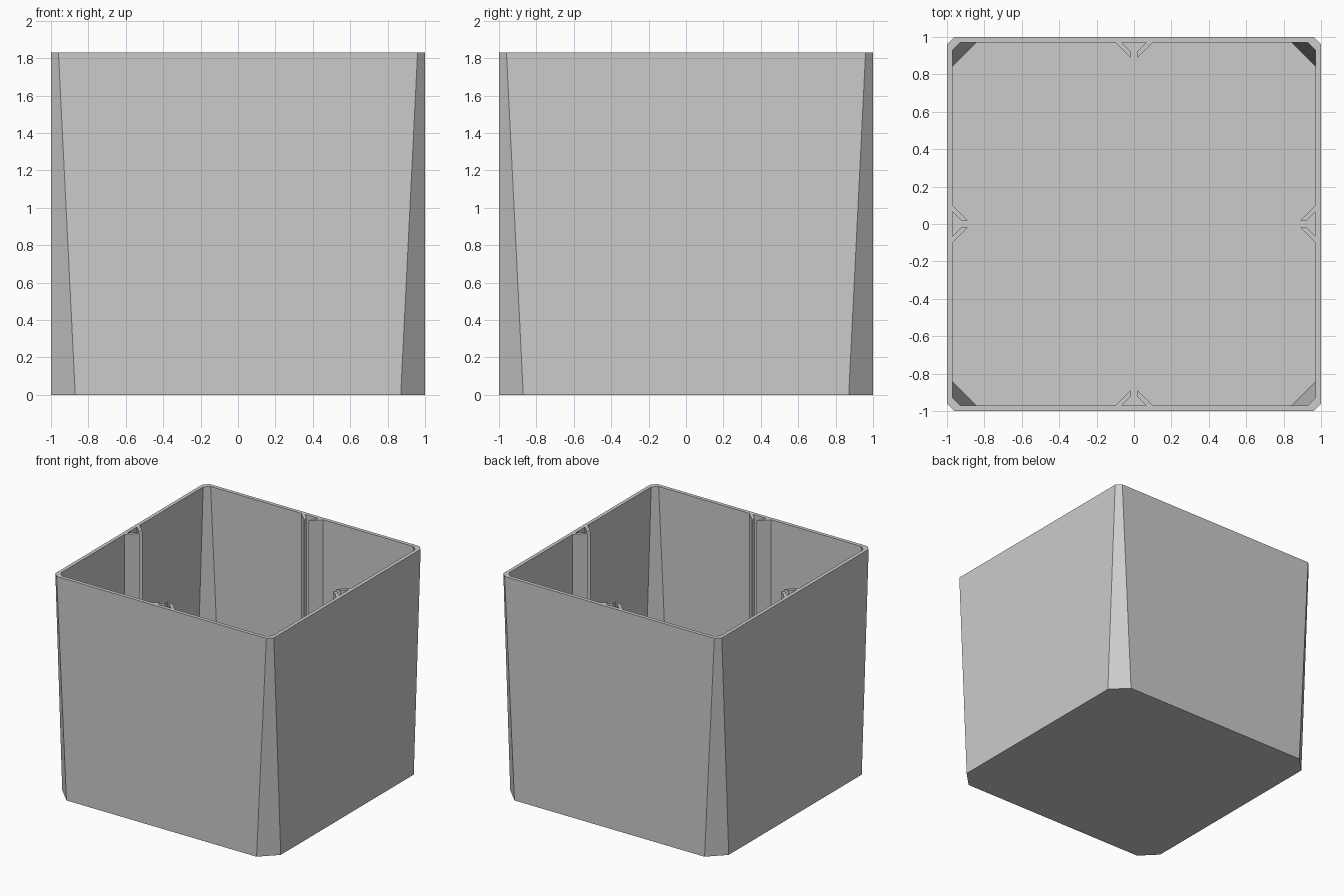
import bpy
import bmesh
from mathutils import Matrix, Vector

HEIGHT, FLOOR = 1.83, 0.03
OUTER, INNER = 1.0, 0.97

old = bpy.data.objects.get("Cube")
if old:
    bpy.data.objects.remove(old, do_unlink=True)

grey = bpy.data.materials.new("light grey")
grey.use_nodes = True
colour = (0.6, 0.6, 0.6, 1)
grey.diffuse_color = colour
grey.node_tree.nodes["Principled BSDF"].inputs["Base Color"].default_value = colour

# Half of the clip rail on one wall: (along the wall, distance from centre)
RAIL = [(-0.10, 0.97), (-0.02, 0.89), (-0.02, 0.925), (-0.065, 0.97)]


def ring(bm, half, chamfer, z, rails=False):
    """Closed square loop with cut corners, and optional rails on each wall."""
    side = [(chamfer - half, half)]
    if rails:
        side += RAIL + [(-x, y) for x, y in reversed(RAIL)]
    side.append((half - chamfer, half))
    verts = []
    for quarter in range(4):
        turn = Matrix.Rotation(-quarter * 1.5707963, 3, 'Z')
        verts += [bm.verts.new(turn @ Vector((x, y, z))) for x, y in side]
    return verts


def bridge(bm, low, high):
    for i in range(len(low)):
        j = (i + 1) % len(low)
        bm.faces.new((low[i], low[j], high[j], high[i]))


bm = bmesh.new()
# Outer walls, with corner cuts that widen toward the base
base = ring(bm, OUTER, 0.13, 0)
rim_out = ring(bm, OUTER, 0.04, HEIGHT)
bridge(bm, base, rim_out)
bm.faces.new(base)

# Inner walls with rails, and the floor
floor = ring(bm, INNER, 0.125, FLOOR, True)
rim_in = ring(bm, INNER, 0.04, HEIGHT, True)
bridge(bm, floor, rim_in)
bm.faces.new(floor)

# Flat rim: a strip along each wall, rail tops, and corner pieces
n = len(rim_in) // 4
for q in range(4):
    wall = rim_in[q * n:(q + 1) * n]
    a, b = rim_out[2 * q], rim_out[2 * q + 1]
    bm.faces.new([a, b] + wall[::-1])
    bm.faces.new((b, rim_out[(2 * q + 2) % 8], rim_in[(q + 1) * n % (4 * n)], wall[-1]))

bmesh.ops.recalc_face_normals(bm, faces=bm.faces)
# Split the many-sided flat faces cleanly
bmesh.ops.triangulate(bm, faces=[f for f in bm.faces if len(f.verts) > 8])

mesh = bpy.data.meshes.new("square_planter_box")
bm.to_mesh(mesh)
bm.free()
mesh.materials.append(grey)
box = bpy.data.objects.new("square_planter_box", mesh)
bpy.context.scene.collection.objects.link(box)
